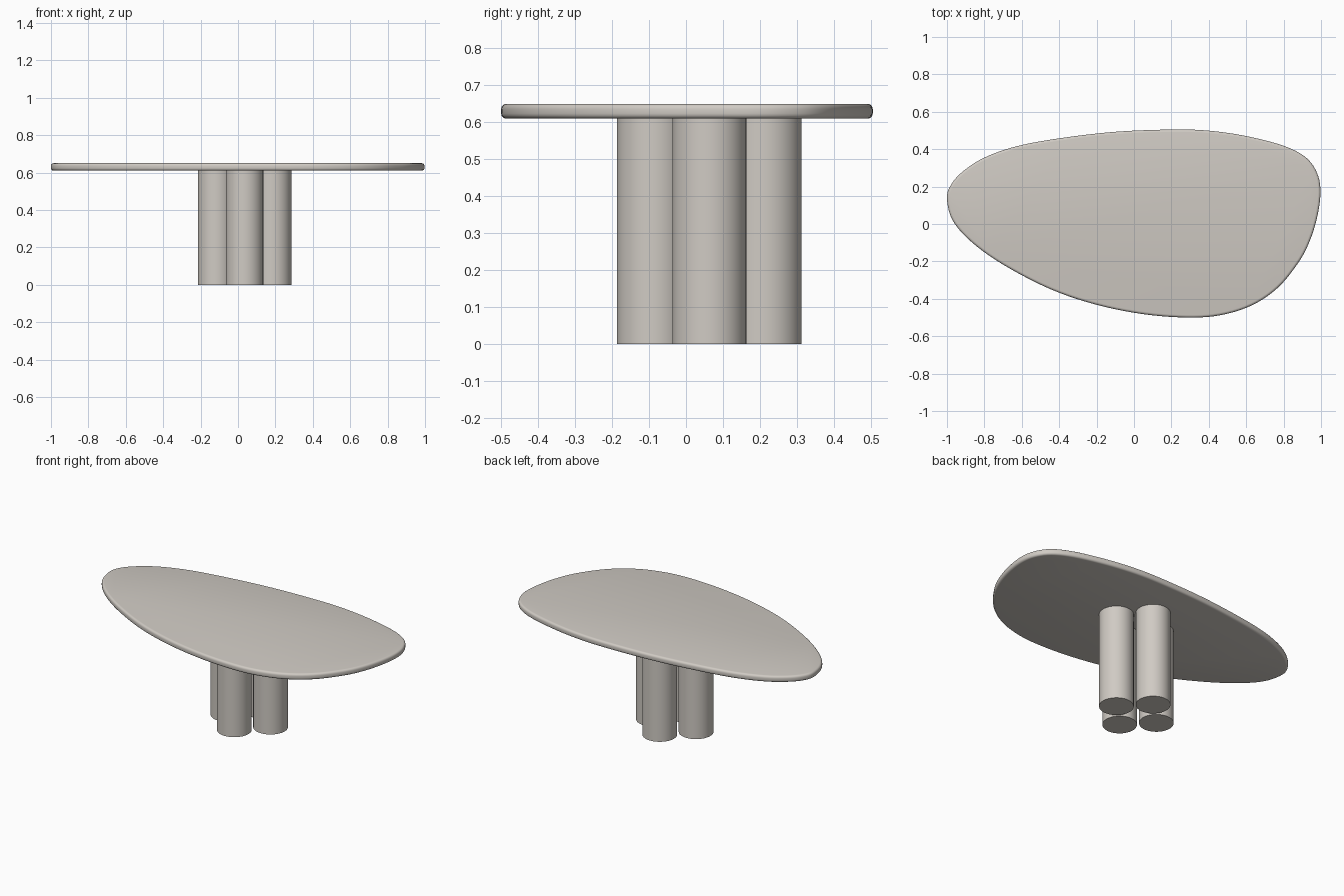
import bpy, bmesh, math
from mathutils import Vector

if "Cube" in bpy.data.objects:
    bpy.data.objects.remove(bpy.data.objects["Cube"])

stone = bpy.data.materials.new("warm grey stone")
stone.diffuse_color = (0.63, 0.595, 0.55, 1)
stone.use_nodes = True
stone.node_tree.nodes["Principled BSDF"].inputs["Base Color"].default_value = stone.diffuse_color


def add_object(name, bm):
    bmesh.ops.recalc_face_normals(bm, faces=bm.faces)
    mesh = bpy.data.meshes.new(name)
    bm.to_mesh(mesh)
    bm.free()
    mesh.materials.append(stone)
    ob = bpy.data.objects.new(name, mesh)
    bpy.context.collection.objects.link(ob)
    bpy.ops.object.select_all(action='DESELECT')
    ob.select_set(True)
    bpy.context.view_layer.objects.active = ob
    bpy.ops.object.shade_smooth_by_angle(angle=math.radians(35))
    return ob


def smooth_loop(pts, steps):
    """Closed Catmull-Rom curve through the points."""
    out, n = [], len(pts)
    for i in range(n):
        a, b, c, d = (Vector(pts[(i + k) % n]) for k in (-1, 0, 1, 2))
        for s in range(steps):
            t = s / steps
            out.append(0.5 * (2 * b + (c - a) * t + (2 * a - 5 * b + 4 * c - d) * t * t
                              + (3 * b - a - 3 * c + d) * t ** 3))
    return out


# Pebble-shaped tabletop: outline, thickness and rounded rim
outline = [(-1.0, 0.14), (-0.975, 0.215), (-0.91, 0.285), (-0.8, 0.355), (-0.63, 0.415),
           (-0.4, 0.458), (-0.1, 0.493), (0.2, 0.505), (0.4, 0.499), (0.6, 0.47),
           (0.8, 0.418), (0.92, 0.355), (0.98, 0.27), (0.997, 0.17), (0.98, 0.04),
           (0.94, -0.09), (0.88, -0.205), (0.77, -0.34), (0.63, -0.435), (0.46, -0.488),
           (0.28, -0.5), (0.05, -0.482), (-0.2, -0.432), (-0.45, -0.347), (-0.7, -0.217),
           (-0.87, -0.095), (-0.97, 0.02)]
bm = bmesh.new()
base = bm.faces.new([bm.verts.new((p.x, p.y, 0.61)) for p in smooth_loop(outline, 5)])
top = bmesh.ops.extrude_face_region(bm, geom=[base], use_keep_orig=True)
bmesh.ops.translate(bm, verts=[g for g in top["geom"] if isinstance(g, bmesh.types.BMVert)],
                    vec=(0, 0, 0.04))
bmesh.ops.recalc_face_normals(bm, faces=bm.faces)
rims = [e for e in bm.edges if abs(e.verts[0].co.z - e.verts[1].co.z) < 1e-5]
bmesh.ops.bevel(bm, geom=rims, offset=0.014, segments=4, profile=0.5, affect='EDGES')
add_object("tabletop", bm)

# Four round columns in a diamond cluster
for name, dx, dy in (("front_leg", 0, -1), ("right_leg", 1, 0),
                     ("back_leg", 0, 1), ("left_leg", -1, 0)):
    bm = bmesh.new()
    bmesh.ops.create_cone(bm, cap_ends=True, segments=64, radius1=0.1, radius2=0.1, depth=0.612)
    bmesh.ops.translate(bm, verts=bm.verts, vec=(0.035 + 0.15 * dx, 0.063 + 0.15 * dy, 0.306))
    add_object(name, bm)
